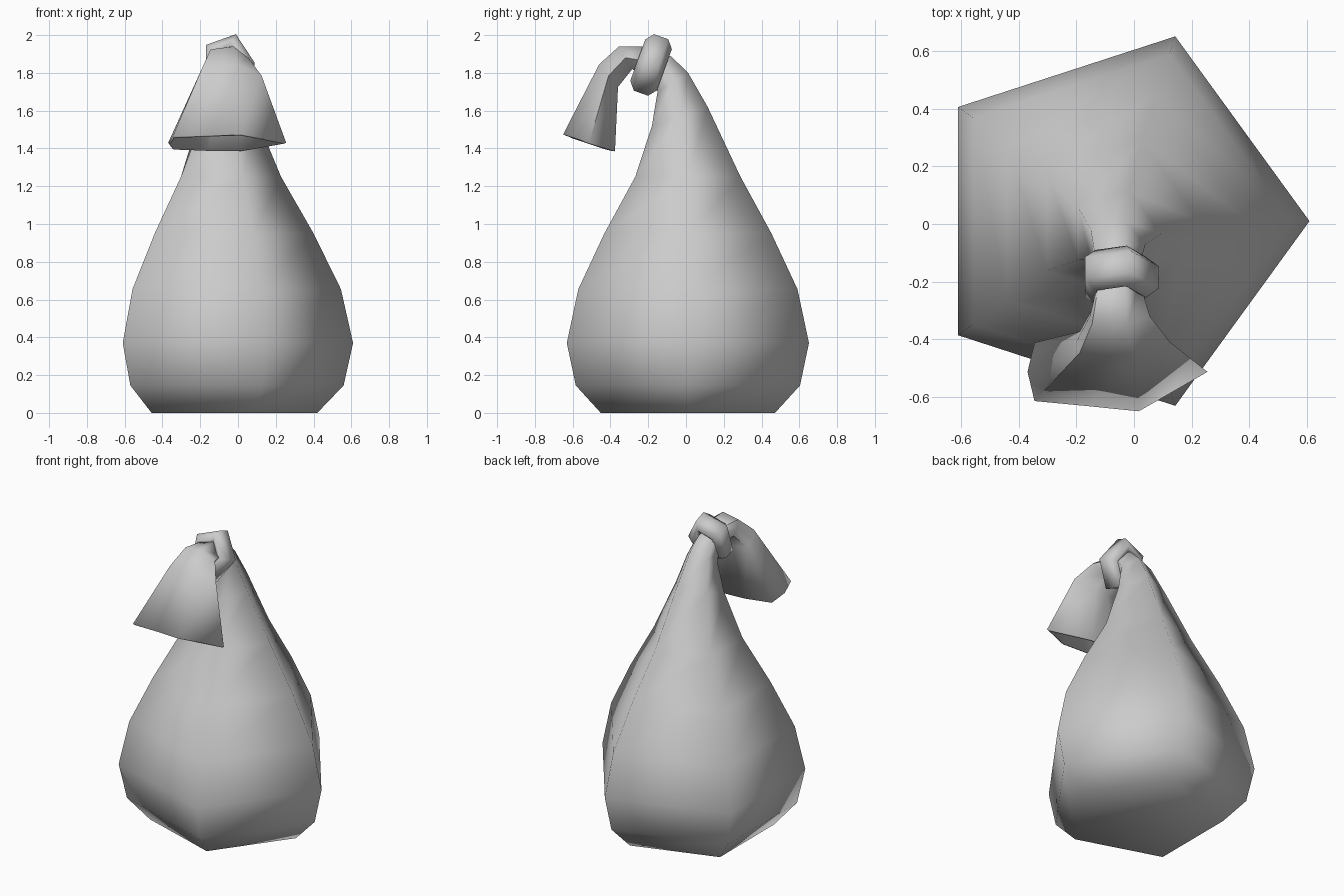
import bpy, bmesh, math
from mathutils import Vector

if "Cube" in bpy.data.objects:
    bpy.data.objects.remove(bpy.data.objects["Cube"])

PENTA = [(math.cos(i * math.tau / 5), math.sin(i * math.tau / 5)) for i in range(5)]
CLOTH = [(1, 0), (.309, 1), (-.2, .87), (-.74, .74), (-.81, 0), (-.74, -.74), (-.2, -.95), (.309, -1)]


def loft(name, shape, rings, caps=(), loop=False, angle=180):
    """Skin a shape through rings given as (centre, x radius, v vector)."""
    bm = bmesh.new()
    rows = []
    for c, a, v in rings:
        c, v = Vector(c), Vector(v)
        rows.append([bm.verts.new(c + Vector((a * p, 0, 0)) + v * q) for p, q in shape])
    n = len(shape)
    pairs = list(zip(rows, rows[1:]))
    if loop:
        pairs.append((rows[-1], rows[0]))
    for r, s in pairs:
        for i in range(n):
            j = (i + 1) % n
            bm.faces.new((r[i], r[j], s[j], s[i]))
    for k in caps:
        bm.faces.new(rows[k])
    bmesh.ops.recalc_face_normals(bm, faces=bm.faces)
    me = bpy.data.meshes.new(name)
    bm.to_mesh(me)
    bm.free()
    ob = bpy.data.objects.new(name, me)
    bpy.context.collection.objects.link(ob)
    bpy.ops.object.select_all(action='DESELECT')
    ob.select_set(True)
    bpy.context.view_layer.objects.active = ob
    if angle == 180:
        bpy.ops.object.shade_smooth()
    else:
        bpy.ops.object.shade_smooth_by_angle(angle=math.radians(angle))
    return ob


# Sack body: five-sided pear whose neck bends forward into the knot
CX = -0.065
profile = [(0, .485), (.145, .624), (.37, .674), (.655, .61), (.95, .465), (1.25, .293)]
body = [((CX, .01, z), r, (0, r, 0)) for z, r in profile]
body += [((CX, -.033, 1.57), .16, (0, .155, .053)),
         ((CX, -.07, 1.75), .105, (0, .085, .053)),
         ((CX, -.12, 1.815), .09, (0, .045, .075)),
         ((CX, -.20, 1.85), .08, (0, .03, .08))]
loft("sack_body", PENTA, body, caps=(0, -1))

# Knot: rounded five-sided band, tilted along the neck
axis = Vector((0, -.94, .34))
up = Vector((0, .34, .94))
section = [(0, -.04), (0, .04), (-.045, .075), (-.085, .055), (-.085, -.055), (-.045, -.075)]
knot = [(Vector((-.055, -.185, 1.842)) + axis * t, .142 + d, up * (.167 + d)) for d, t in section]
loft("knot", PENTA, knot, loop=True)

# Loose cloth end: flattened open flare hanging in front
flare = [((-.06, -.20, 1.86), .08, (0, .02, .08)),
         ((-.06, -.32, 1.88), .115, (0, -.035, .06)),
         ((-.055, -.41, 1.785), .18, (0, -.05, .06)),
         ((-.09, -.513, 1.43), .345, (0, -.137, .045))]
cloth = loft("cloth_end", CLOTH, flare, angle=60)
solid = cloth.modifiers.new("thickness", 'SOLIDIFY')
solid.thickness = .015
solid.offset = -1
